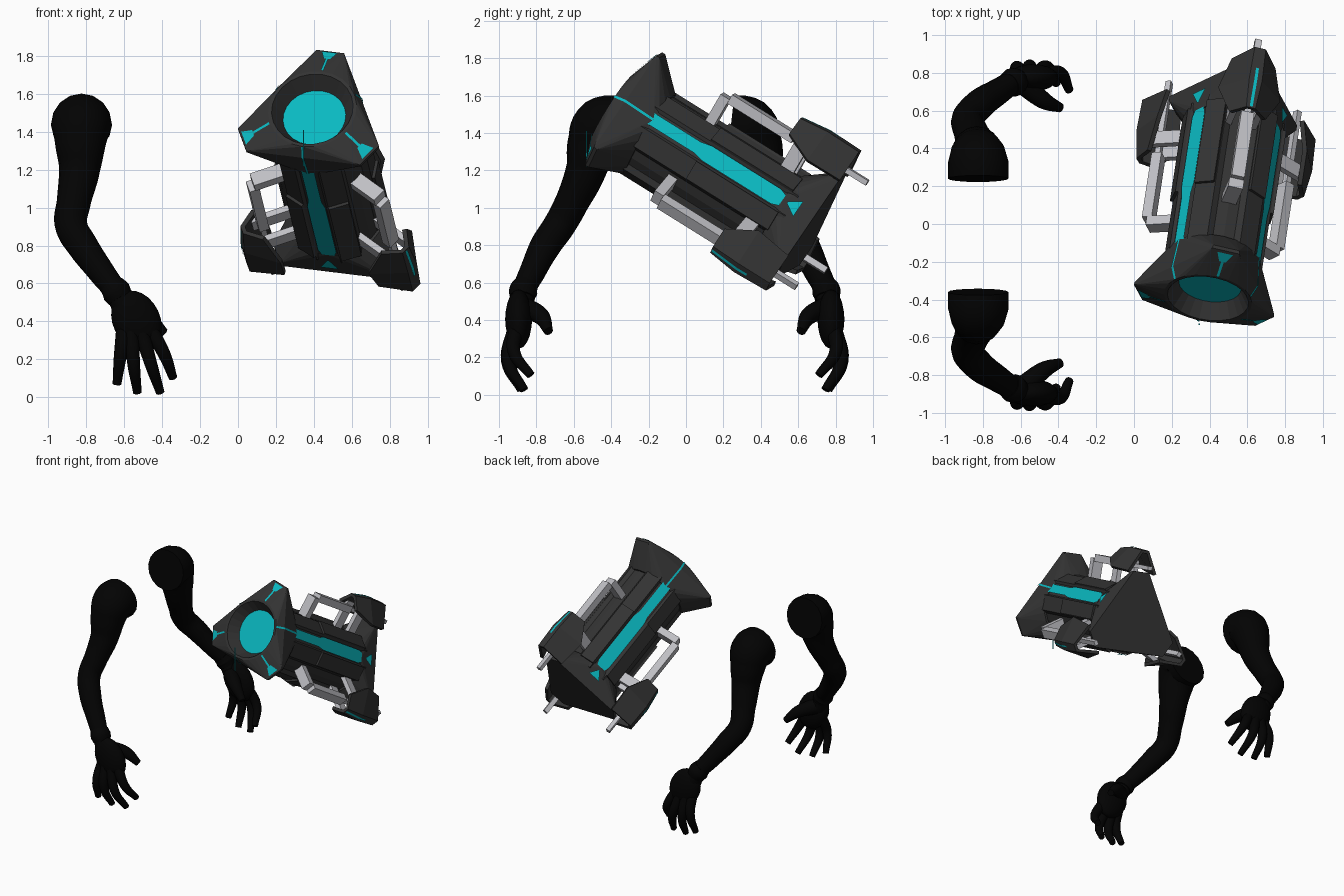
import bpy, bmesh, math
from mathutils import Vector

old = bpy.data.objects.get("Cube")
if old:
    bpy.data.objects.remove(old, do_unlink=True)


def material(name, rgb):
    m = bpy.data.materials.new(name)
    m.diffuse_color = (*rgb, 1)
    m.use_nodes = True
    m.node_tree.nodes["Principled BSDF"].inputs["Base Color"].default_value = (*rgb, 1)
    return m


DARK = material("dark grey", (0.033, 0.033, 0.033))
BLACK = material("black", (0.0008, 0.0008, 0.0008))
TEAL = material("teal", (0.003, 0.48, 0.53))
LIGHT = material("light grey", (0.52, 0.52, 0.55))

# Canister frame: the axis runs from the head down to the rear cap
ORIGIN = Vector((0.40, -0.34, 1.485))
AXIS = Vector((0.13, 0.85, -0.53)).normalized()
SIDE = AXIS.cross(Vector((0, 0, 1))).normalized()
UP = SIDE.cross(AXIS)
CORNERS = [82, 202, 322]
MIDS = [c - 60 for c in CORNERS]


def local(a, r, s, t):
    """Point at angle a, radius r, sideways offset s and distance t on the axis."""
    a = math.radians(a)
    out = SIDE * math.cos(a) + UP * math.sin(a)
    across = UP * math.cos(a) - SIDE * math.sin(a)
    return ORIGIN + AXIS * t + out * r + across * s


def finish(bm, name, *mats):
    me = bpy.data.meshes.new(name)
    bm.to_mesh(me)
    bm.free()
    for m in mats:
        me.materials.append(m)
    ob = bpy.data.objects.new(name, me)
    bpy.context.collection.objects.link(ob)
    return ob


def hull(points):
    bm = bmesh.new()
    for p in points:
        bm.verts.new(p)
    bmesh.ops.convex_hull(bm, input=bm.verts)
    bmesh.ops.dissolve_limit(bm, angle_limit=0.02, verts=bm.verts, edges=bm.edges)
    bmesh.ops.recalc_face_normals(bm, faces=bm.faces)
    return bm


def box(name, a, r, s, t, mat):
    return finish(hull([local(a, i, j, k) for i in r for j in s for k in t]), name, mat)


def circle(r, t):
    return [local(CORNERS[0] + i * 15, r, 0, t) for i in range(24)]


def blunt_triangle(r, half, t):
    return [local(c, r, s, t) for c in CORNERS for s in (-half, half)]


def strip(name, a, path, mat=TEAL):
    """Thin inlay following (t, r, half width) steps."""
    bm = bmesh.new()
    rows = [[bm.verts.new(local(a, r, s, t)) for s in (-w, w)] for t, r, w in path]
    for p, q in zip(rows, rows[1:]):
        bm.faces.new((p[0], q[0], q[1], p[1]))
    return finish(bm, name, mat)


# Head with a deep recess and a glowing disc at its bottom
bm = hull(circle(0.235, -0.065) + blunt_triangle(0.40, 0.075, 0)
          + blunt_triangle(0.40, 0.07, 0.02) + circle(0.25, 0.18))
disc = max(bm.faces, key=lambda f: -f.normal.dot(AXIS))
bmesh.ops.inset_individual(bm, faces=[disc], thickness=0.018)
bmesh.ops.inset_individual(bm, faces=[disc], thickness=0.05, depth=-0.085)
disc.material_index = 1
finish(bm, "head", DARK, TEAL)

# Body extruded from a profile with a groove on each side
groove = [(-60, .235), (-46, .235), (-40, .262), (-15, .262), (-12, .245),
          (12, .245), (15, .262), (40, .262), (46, .235)]
profile = sorted(((m + da) % 360, r) for m in MIDS for da, r in groove)
bm = bmesh.new()
rings = [[bm.verts.new(local(a, r, 0, t)) for a, r in profile] for t in (0.12, 1.06)]
n = len(profile)
for i in range(n):
    j = (i + 1) % n
    bm.faces.new((rings[0][i], rings[0][j], rings[1][j], rings[1][i]))
for ring in rings:
    bm.faces.new(ring)
bmesh.ops.recalc_face_normals(bm, faces=bm.faces)
finish(bm, "body", DARK)

# Rear cap
finish(hull(circle(0.25, 1.0) + blunt_triangle(0.365, 0.065, 1.16)
            + blunt_triangle(0.365, 0.065, 1.19)), "rear_cap", DARK)

# Inlays and raised panels on the three flat sides
for i, m in enumerate(MIDS):
    strip(f"body_stripe_{i}", m, [(.12, .25, .036), (.46, .25, .036), (.52, .25, .05),
                                  (.96, .25, .05), (1.0, .25, .035)])
    strip(f"head_line_{i}", m, [(-.068, .239, .007), (-.002, .27, .007),
                                (.022, .268, .007), (.18, .254, .007)])
    strip(f"rear_arrow_{i}", m, [(1.03, .266, .005), (1.1, .27, .05)])
    for side in (-1, 1):
        box(f"raised_panel_{i}_{side}", m + side * 27, (.24, .272),
            (-.055, .055), (.5, 1.02), DARK)

# Corner inlays, side pistons and fins
for i, c in enumerate(CORNERS):
    strip(f"head_arrow_{i}", c, [(-.069, .24, .007), (-.031, .335, .007),
                                 (-.031, .335, .018), (-.01, .39, .043)])
    box(f"piston_bracket_{i}", c, (.22, .40), (-.04, .04), (.40, .455), LIGHT)
    box(f"piston_barrel_{i}", c, (.375, .43), (-.035, .035), (.455, .86), LIGHT)
    box(f"piston_rod_{i}", c, (.39, .42), (-.018, .018), (.86, 1.32), LIGHT)
    for side in (-1, 1):
        box(f"fin_link_{i}_{side}", c, (.22, .45),
            (side * .05, side * .085), (.88, .96), LIGHT)
    bm = bmesh.new()
    rows = []
    for t, ridge, top, flap, low in ((.835, .025, .515, .10, .43), (1.0, .035, .535, .17, .375),
                                     (1.2, .03, .53, .12, .365)):
        rows.append([bm.verts.new(local(c, r, s, t)) for s, r in
                     ((-flap, low), (-ridge, top), (ridge, top), (flap, low))])
    for p, q in zip(rows, rows[1:]):
        for k in range(3):
            bm.faces.new((p[k], q[k], q[k + 1], p[k + 1]))
    fin = finish(bm, f"fin_{i}", DARK)
    mod = fin.modifiers.new("thickness", 'SOLIDIFY')
    mod.thickness = 0.025
    strip(f"fin_line_{i}", c, [(.84, .52, .008), (1.0, .54, .008), (1.07, .539, .008)])

# Loose glowing filament in front of the head
finish(hull([Vector((x, y, z)) for x in (.342, .349) for y in (-.534, -.528)
             for z in (1.22, 1.41)]), "filament", TEAL)


# Arms, built twice and facing away from each other
def smooth(ob):
    bpy.ops.object.select_all(action='DESELECT')
    ob.select_set(True)
    bpy.context.view_layer.objects.active = ob
    bpy.ops.object.shade_smooth_by_angle(angle=math.radians(40))


def tube(name, points, flip):
    cu = bpy.data.curves.new(name, 'CURVE')
    cu.dimensions = '3D'
    cu.bevel_depth = 1
    cu.bevel_resolution = 6
    cu.resolution_u = 6
    cu.use_fill_caps = True
    sp = cu.splines.new('BEZIER')
    sp.bezier_points.add(len(points) - 1)
    for bp, (x, y, z, r) in zip(sp.bezier_points, points):
        bp.co = (x, -0.12 - y if flip else y, z)
        bp.radius = r
        bp.handle_left_type = bp.handle_right_type = 'AUTO'
    tmp = bpy.data.objects.new(name + "_path", cu)
    bpy.context.collection.objects.link(tmp)
    bpy.context.view_layer.update()
    me = bpy.data.meshes.new_from_object(tmp.evaluated_get(bpy.context.evaluated_depsgraph_get()))
    bpy.data.objects.remove(tmp, do_unlink=True)
    me.materials.clear()
    me.materials.append(BLACK)
    ob = bpy.data.objects.new(name, me)
    bpy.context.collection.objects.link(ob)
    smooth(ob)


ARM = [(-.825, -.36, 1.44, .16), (-.825, -.45, 1.43, .16), (-.83, -.5, 1.34, .135),
       (-.835, -.535, 1.2, .108), (-.865, -.61, 1.03, .09), (-.88, -.675, .91, .086),
       (-.82, -.75, .8, .082), (-.72, -.82, .66, .07), (-.64, -.87, .55, .06),
       (-.59, -.885, .45, .065)]
CUFF = [(-.665, -.855, .59, .066), (-.64, -.87, .555, .077), (-.62, -.875, .52, .068)]
FINGERS = {
    "little_finger": [(-.6, -.9, .36, .042), (-.62, -.95, .22, .034), (-.638, -.905, .07, .023)],
    "ring_finger": [(-.56, -.915, .35, .042), (-.55, -.955, .18, .034), (-.53, -.88, .026, .023)],
    "middle_finger": [(-.51, -.915, .35, .042), (-.46, -.95, .18, .034), (-.41, -.865, .026, .023)],
    "index_finger": [(-.47, -.9, .37, .042), (-.39, -.92, .23, .034), (-.343, -.83, .105, .023)],
    "thumb": [(-.58, -.86, .46, .06), (-.48, -.775, .42, .046), (-.39, -.735, .34, .025)],
}
for label, flip in (("front", False), ("back", True)):
    tube(f"{label}_arm", ARM, flip)
    tube(f"{label}_cuff", CUFF, flip)
    for finger, path in FINGERS.items():
        tube(f"{label}_{finger}", path, flip)
    bm = bmesh.new()
    bmesh.ops.create_uvsphere(bm, u_segments=20, v_segments=12, radius=1)
    palm = finish(bm, f"{label}_palm", BLACK)
    palm.scale = (.125, .072, .165)
    palm.rotation_euler = (0, -.45, 0)
    palm.location = (-.535, .775 if flip else -.895, .405)
    smooth(palm)
